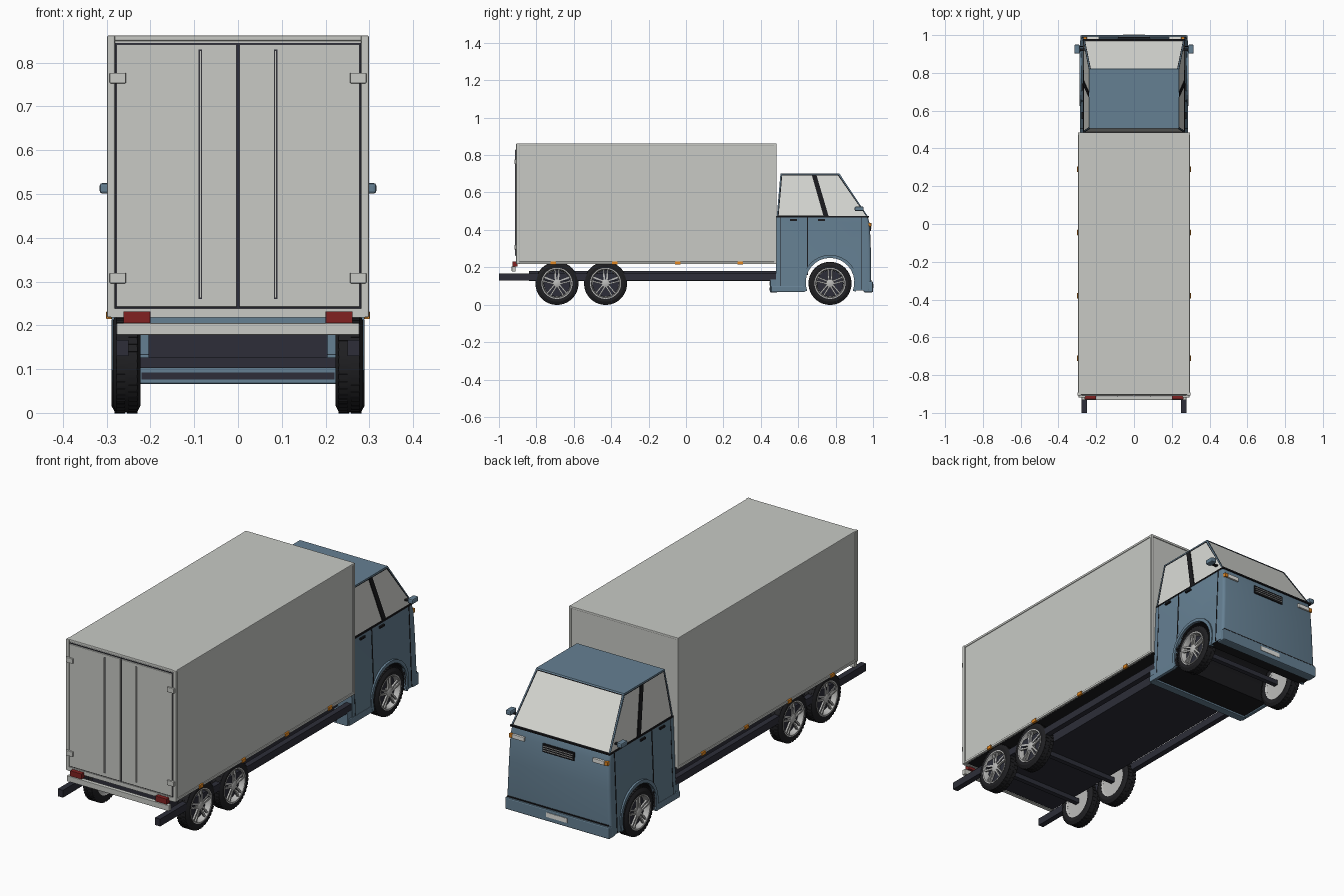
import bpy, bmesh
from math import sin, cos, pi, tau, asin
from mathutils import Matrix, Vector

if "Cube" in bpy.data.objects:
    bpy.data.objects.remove(bpy.data.objects["Cube"])


def material(name, r, g, b):
    m = bpy.data.materials.new(name)
    m.use_nodes = True
    m.diffuse_color = (r, g, b, 1)
    m.node_tree.nodes["Principled BSDF"].inputs["Base Color"].default_value = (r, g, b, 1)
    return m


BLUE = material("cab blue", .13, .215, .29)
GREY = material("cargo grey", .58, .59, .56)
GLASS = material("pale glass", .70, .71, .67)
BLACK = material("trim black", .01, .01, .012)
FRAME = material("chassis dark", .026, .027, .04)
RUBBER = material("tyre rubber", .014, .014, .016)
SILVER = material("wheel silver", .5, .5, .49)
RED = material("lamp red", .22, .015, .015)
ORANGE = material("lamp orange", .75, .24, .015)
WHITE = material("plate white", .78, .78, .74)


def finish(name, bm, *mats, smooth=False):
    bmesh.ops.recalc_face_normals(bm, faces=bm.faces)
    me = bpy.data.meshes.new(name)
    bm.to_mesh(me)
    bm.free()
    for m in mats:
        me.materials.append(m)
    ob = bpy.data.objects.new(name, me)
    bpy.context.collection.objects.link(ob)
    if smooth:
        bpy.ops.object.select_all(action='DESELECT')
        ob.select_set(True)
        bpy.context.view_layer.objects.active = ob
        bpy.ops.object.shade_smooth_by_angle(angle=.6)
    return ob


def box(name, mat, x, y, z, bevel=0):
    """Block given by its extents on each axis."""
    bm = bmesh.new()
    bmesh.ops.create_cube(bm, size=1)
    for v in bm.verts:
        v.co = [(a + b) / 2 + c * (b - a) for (a, b), c in zip((x, y, z), v.co)]
    if bevel:
        bmesh.ops.bevel(bm, geom=bm.edges[:], offset=bevel, segments=2, affect='EDGES', profile=.5)
    return finish(name, bm, mat)


def pair(name, mat, x, y, z, bevel=0):
    box("left_" + name, mat, x, y, z, bevel)
    box("right_" + name, mat, (-x[1], -x[0]), y, z, bevel)


def prism(bm, points, offset):
    """Extrude a flat outline by an offset vector."""
    face = bm.faces.new([bm.verts.new(p) for p in points])
    ext = bmesh.ops.extrude_face_region(bm, geom=[face])["geom"]
    bmesh.ops.translate(bm, vec=offset, verts=[e for e in ext if isinstance(e, bmesh.types.BMVert)])


def lathe(bm, profile, steps=40, closed=False):
    """Spin (x, radius) points around the x axis."""
    rings = [[bm.verts.new((x, r * cos(tau * i / steps), r * sin(tau * i / steps)))
              for i in range(steps)] for x, r in profile]
    for a, b in zip(rings, rings[1:] + (rings[:1] if closed else [])):
        for i in range(steps):
            j = (i + 1) % steps
            bm.faces.new((a[i], a[j], b[j], b[i]))
    return rings


# Cargo box with rim and rear doors
cargo = box("cargo_box", GREY, (-.293, .293), (-.9, .48), (.222, .858))
cargo.data.materials.append(BLACK)
for f in cargo.data.polygons:
    f.material_index = int(f.normal.z < -.5)
box("roof_rim", GREY, (-.296, .296), (-.904, .484), (.85, .862), .003)
pair("bottom_rim", GREY, (.285, .297), (-.904, .484), (.218, .23), .002)
pair("rear_post", GREY, (.281, .299), (-.908, -.89), (.218, .862), .003)
pair("front_post", GREY, (.285, .297), (.47, .484), (.218, .862), .003)
box("rear_sill", GREY, (-.29, .29), (-.908, -.89), (.218, .238))
box("door_shadow_gap", FRAME, (-.281, .281), (-.903, -.89), (.238, .845))
pair("cargo_door", GREY, (.003, .278), (-.91, -.89), (.242, .842), .002)
pair("door_bar_groove", FRAME, (.082, .09), (-.911, -.9), (.26, .83))
pair("door_bar", GREY, (.0835, .0885), (-.915, -.9), (.262, .828))
for level, z in (("lower", .308), ("upper", .765)):
    pair(level + "_hinge", GREY, (.256, .293), (-.918, -.905), (z - .012, z + .012), .002)

# Chassis, rear bumper and lamps
box("chassis_slab", FRAME, (-.205, .205), (-.84, .48), (.127, .18))
pair("chassis_rail", FRAME, (.25, .278), (-1, .49), (.13, .166))
box("rear_bumper", GREY, (-.277, .277), (-.932, -.912), (.178, .205), .002)
pair("tail_lamp", RED, (.2, .262), (-.928, -.9), (.205, .232), .002)
for i, y in enumerate((-.71, -.38, -.045, .29)):
    pair("side_marker_%d" % i, ORANGE, (.288, .301), (y - .015, y + .015), (.214, .232), .002)


# Wheels: one set of meshes, linked to every axle
def wheel_parts():
    bm = bmesh.new()
    lathe(bm, [(-.029, .08), (-.031, .098), (-.023, .113), (.023, .113), (.031, .098), (.029, .08)], closed=True)
    yield finish("tyre", bm, RUBBER, smooth=True)
    bm = bmesh.new()
    for i in range(40):
        for side in (-1, 1):
            lug = bmesh.ops.create_cube(bm, size=1)["verts"]
            turn = Matrix.Rotation(tau * (i + side / 4) / 40, 4, 'X')
            bmesh.ops.transform(bm, verts=lug, matrix=turn @ Matrix.Translation((side * .014, 0, .112))
                                @ Matrix.Diagonal((.02, .011, .006, 1)))
    yield finish("tyre_tread", bm, RUBBER)
    bm = bmesh.new()
    rings = lathe(bm, [(.02, .081), (.031, .083), (.031, .077), (.024, .073), (-.024, .072), (-.029, .081)])
    bm.faces.new(lathe(bm, [(-.024, .081), (-.022, .03)])[1])
    rings = lathe(bm, [(.01, .021), (.026, .021), (.029, .015)], 20)
    bm.faces.new(rings[-1])
    yield finish("wheel_rim", bm, SILVER, smooth=True)
    bm = bmesh.new()
    for i in range(5):
        turn = Matrix.Rotation(tau * i / 5, 3, 'X')
        for s in (-1, 1):
            spoke = [(.018, s * .002, .012), (.018, s * .011, .012), (.018, s * .015, .076), (.018, s * .007, .076)]
            prism(bm, [turn @ Vector(p) for p in spoke], Vector((.009, 0, 0)))
    yield finish("wheel_spokes", bm, SILVER)
    bm = bmesh.new()
    bm.faces.new(lathe(bm, [(-.01, .071), (.004, .071)])[1])
    yield finish("wheel_backing", bm, FRAME)


parts = list(wheel_parts())
for axle, y, x in (("rear", -.69, .254), ("middle", -.43, .254), ("front", .77, .258)):
    for side, s in (("left", 1), ("right", -1)):
        for part in parts:
            ob = part.copy()
            ob.name = "%s_%s_%s" % (axle, side, part.name)
            ob.location = (s * x, y, .114)
            ob.rotation_euler.z = 0 if s > 0 else pi
            bpy.context.collection.objects.link(ob)
    box(axle + "_axle", FRAME, (-.23, .23), (y - .012, y + .012), (.102, .126))
for part in parts:
    bpy.data.objects.remove(part)

# Cab lower body: side outline with wheel arch, leaning in towards the top
AY, AZ, AR, FLOOR = .77, .12, .13, .075


def side_x(z):
    return .285 - .05 * (z - .07) * .8


start = pi + asin((AZ - FLOOR) / AR)
arch = [start - (2 * start - pi) * i / 18 for i in range(19)]
outline = [(.482, FLOOR)] + [(AY + AR * cos(a), AZ + AR * sin(a)) for a in arch]
outline += [(.985, FLOOR), (.99, .13), (.988, .3), (.983, .43), (.972, .468), (.482, .472)]
bm = bmesh.new()
prism(bm, [(-1, y, z) for y, z in outline], Vector((2, 0, 0)))
for v in bm.verts:
    v.co.x *= side_x(v.co.z)
corners = [e for e in bm.edges if abs(e.verts[0].co.x - e.verts[1].co.x) < .05
           and min(v.co.y for v in e.verts) > .95 and min(v.co.z for v in e.verts) > .07]
bmesh.ops.bevel(bm, geom=corners, offset=.014, segments=3, affect='EDGES', profile=.5)
bmesh.ops.recalc_face_normals(bm, faces=bm.faces)
for f in bm.faces:
    c = f.calc_center_median()
    in_arch = abs(f.normal.x) < .1 and (c.yz - Vector((AY, AZ))).length < AR + .005
    f.material_index = int(in_arch or f.normal.z < -.7)
finish("cab_body", bm, BLUE, BLACK, smooth=True)

# Cab skirts, bumper and wheel arch lips
box("rear_skirt", BLUE, (-.28, .28), (.45, .49), (.066, .135), .004)
box("skirt_band", FRAME, (-.22, .22), (.447, .452), (.076, .092))
pair("rear_side_skirt", BLUE, (.27, .287), (.455, .635), (.068, .1), .004)
box("front_bumper", BLUE, (-.283, .283), (.95, 1), (.066, .125), .006)
box("bumper_seam", BLACK, (-.275, .275), (.96, .993), (.125, .131))
for side, s in (("left", 1), ("right", -1)):
    bm = bmesh.new()
    ring = [(s * .272, AY + r * cos(a), AZ + r * sin(a))
            for r, seq in ((AR, arch), (AR + .016, arch[::-1])) for a in seq]
    prism(bm, ring, Vector((s * .016, 0, 0)))
    finish(side + "_arch_lip", bm, BLUE)

# Cab upper part: tapered roof with inset windows
bm = bmesh.new()
bmesh.ops.create_cube(bm, size=2)
for v in bm.verts:
    top = v.co.z > 0
    front = v.co.y > 0
    v.co = (v.co.x * (.238 if top else .269),
            (.82 if top else .975) if front else (.505 if top else .485), .702 if top else .468)
bmesh.ops.recalc_face_normals(bm, faces=bm.faces)
windows = [f for f in bm.faces if abs(f.normal.z) < .8]
bmesh.ops.inset_individual(bm, faces=windows, thickness=.008)
seal = bmesh.ops.inset_individual(bm, faces=windows, thickness=.006, depth=-.002)["faces"]
for f in seal:
    f.material_index = 1
for f in windows:
    f.material_index = 2
finish("cab_top", bm, BLUE, BLACK, GLASS)
box("waist_seal", BLACK, (-.271, .271), (.484, .979), (.467, .474))


# Flat trim laid on the cab sides
def side_plate(name, mat, points, lift=.002):
    for side, s in (("left", 1), ("right", -1)):
        bm = bmesh.new()
        pts = []
        for y, z in points:
            x = side_x(z) if z < .47 else .269 - .031 * (z - .468) / .234
            pts.append((s * (x - .002), y, z))
        prism(bm, pts, Vector((s * (lift + .002), 0, 0)))
        finish(side + "_" + name, bm, mat)


side_plate("window_pillar", BLACK, [(.735, .475), (.762, .475), (.697, .695), (.672, .695)])
side_plate("door_rear_seam", BLACK, [(.503, .1), (.506, .1), (.506, .465), (.503, .465)], .001)
side_plate("door_seam", BLACK, [(.648, .16), (.653, .16), (.653, .465), (.648, .465)])
side_plate("door_front_seam", BLACK, [(.938, .08), (.942, .08), (.942, .465), (.938, .465)])
for i, y in enumerate((.575, .725)):
    side_plate("door_handle_%d" % i, BLACK,
               [(y - .018, .448), (y + .018, .448), (y + .018, .457), (y - .018, .457)], .008)

# Mirrors, front lamps, grille and number plates
pair("mirror_arm", BLACK, (.255, .295), (.915, .93), (.502, .508))
pair("mirror", BLUE, (.287, .316), (.902, .95), (.501, .525), .006)
pair("headlamp", WHITE, (.185, .25), (.975, .992), (.418, .438), .002)
pair("turn_lamp", ORANGE, (.25, .268), (.97, .991), (.418, .438), .002)
box("grille", BLACK, (-.085, .085), (.975, .99), (.395, .435))
for i in range(3):
    z = .405 + .01 * i
    box("grille_bar_%d" % i, SILVER, (-.08, .08), (.975, .993), (z - .0015, z + .0015))
box("front_plate", WHITE, (-.057, .057), (.99, 1.002), (.088, .11))
box("rear_plate", WHITE, (-.057, .057), (.446, .452), (.104, .125))
